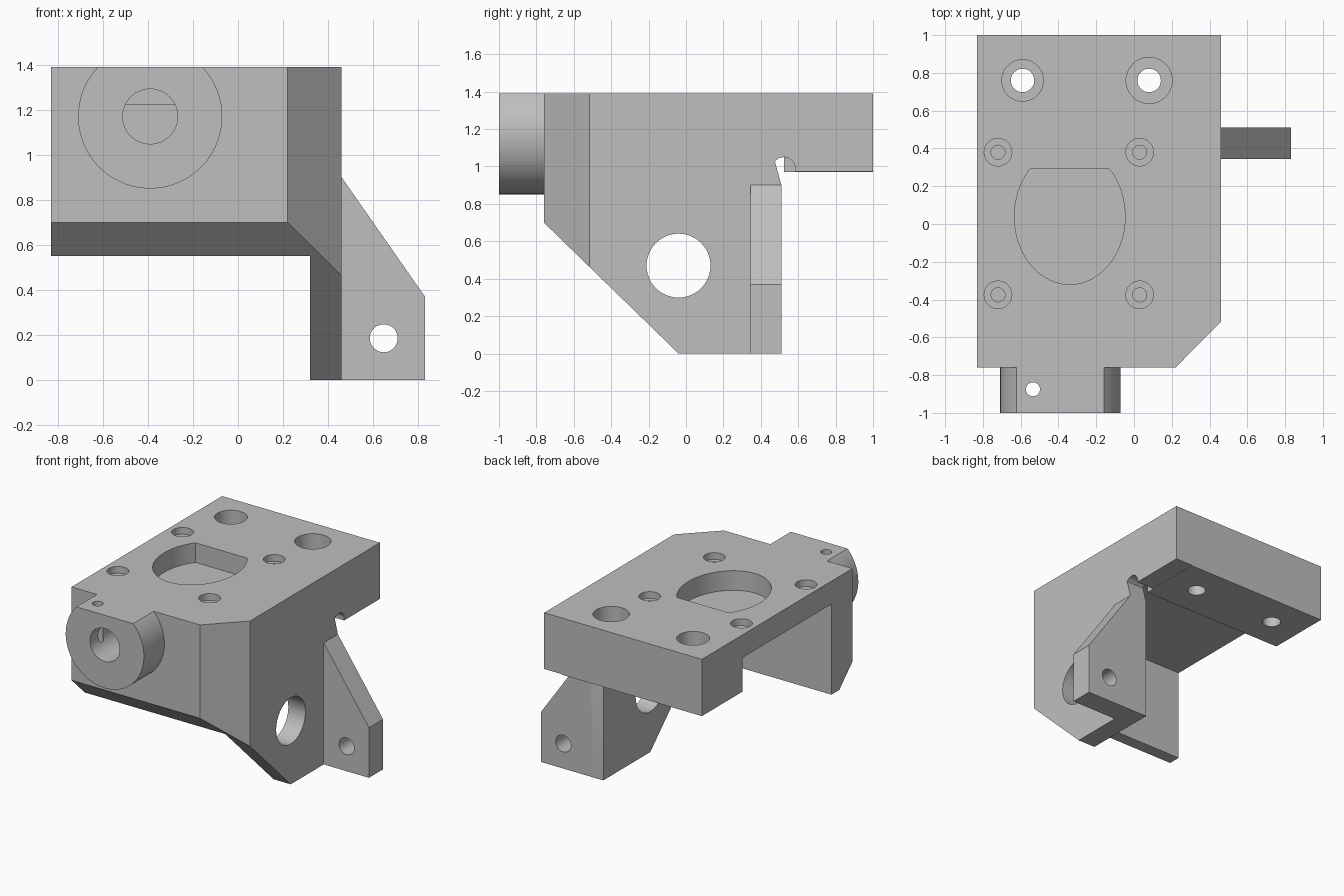
import bpy, bmesh
from math import sin, cos, asin, radians, degrees
from mathutils import Vector

cube = bpy.data.objects.get("Cube")
if cube:
    bpy.data.objects.remove(cube, do_unlink=True)

grey = bpy.data.materials.new("machined grey")
grey.use_nodes = True
colour = (0.52, 0.52, 0.52, 1)
grey.diffuse_color = colour
grey.node_tree.nodes["Principled BSDF"].inputs["Base Color"].default_value = colour


def prism(name, axis, profile, lo, hi):
    """Extrude a 2D profile along an axis; the profile uses the other two axes in order."""
    def place(a, b, c):
        return Vector({"x": (c, a, b), "y": (a, c, b), "z": (a, b, c)}[axis])
    bm = bmesh.new()
    face = bm.faces.new([bm.verts.new(place(a, b, lo)) for a, b in profile])
    new = bmesh.ops.extrude_face_region(bm, geom=[face])["geom"]
    shift = place(0, 0, hi - lo)
    bmesh.ops.translate(bm, vec=shift, verts=[v for v in new if isinstance(v, bmesh.types.BMVert)])
    bmesh.ops.recalc_face_normals(bm, faces=bm.faces)
    mesh = bpy.data.meshes.new(name)
    bm.to_mesh(mesh)
    bm.free()
    mesh.materials.append(grey)
    ob = bpy.data.objects.new(name, mesh)
    bpy.context.collection.objects.link(ob)
    return ob


def arc(cx, cy, rx, ry, start=0, end=360, n=48):
    steps = n if end - start == 360 else n - 1
    angles = [radians(start + (end - start) * i / steps) for i in range(n)]
    return [(cx + rx * cos(t), cy + ry * sin(t)) for t in angles]


def flat_topped(cx, cy, rx, ry, top):
    """Ellipse whose upper end is cut off by a straight chord."""
    a = degrees(asin((top - cy) / ry))
    return arc(cx, cy, rx, ry, 180 - a, 360 + a)


def combine(target, tool, operation):
    mod = target.modifiers.new("combine", "BOOLEAN")
    mod.operation = operation
    mod.solver = "EXACT"
    mod.object = tool
    bpy.context.view_layer.objects.active = target
    bpy.ops.object.modifier_apply(modifier=mod.name)
    bpy.data.objects.remove(tool, do_unlink=True)


TOP = 1.39

# Plate with thick rear rail and front wall
bracket = prism("mounting_bracket", "x", [
    (-0.76, TOP), (1, TOP), (1, 0.97), (0.525, 0.97), (0.525, 1.22),
    (-0.515, 1.22), (-0.515, 0.55), (-0.605, 0.55), (-0.76, 0.70)], -0.83, 0.32)

# Side wall with a rounded relief notch at the rear corner
relief = arc(0.523, 0.985, 0.062, 0.065, -10, 140, 12)
side_wall = prism("side_wall", "x", [
    (-0.76, TOP), (-0.76, 0.70), (-0.04, 0), (0.51, 0), (0.51, 0.90)]
    + relief[::-1] + [(1, 0.974), (1, TOP)], 0.32, 0.46)
combine(bracket, side_wall, "UNION")

# Side lug and front boss
lug = prism("side_lug", "y", [
    (0.40, 0), (0.83, 0), (0.83, 0.37), (0.46, 0.90), (0.40, 0.90)], 0.345, 0.51)
combine(bracket, lug, "UNION")
boss = prism("front_boss", "y", flat_topped(-0.39, 1.17, 0.32, 0.32, TOP), -1, -0.70)
combine(bracket, boss, "UNION")

# Vertical corner chamfer
chamfer = prism("corner_cut", "z", [(0.22, -0.76), (0.12, -0.86), (0.6, -0.86),
                                    (0.6, -0.375)], -0.1, 1.5)
combine(bracket, chamfer, "DIFFERENCE")

# Blind D-shaped pocket
pocket = prism("pocket_cut", "z", flat_topped(-0.34, 0.04, 0.293, 0.36, 0.29), 1.245, 1.5)
combine(bracket, pocket, "DIFFERENCE")


def drill(axis, a, b, r, lo, hi):
    combine(bracket, prism("drill", axis, arc(a, b, r, r), lo, hi), "DIFFERENCE")


# Four stepped blind screw holes
for x in (-0.72, 0.03):
    for y in (0.38, -0.375):
        drill("z", x, y, 0.073, 1.34, 1.5)
        drill("z", x, y, 0.037, 1.26, 1.4)

# Two counterbored through holes at the rear
for x, r in ((-0.59, 0.11), (0.08, 0.122)):
    drill("z", x, 0.76, r, 1.15, 1.5)
    drill("z", x, 0.76, 0.062, 0.8, 1.2)

drill("y", -0.39, 1.17, 0.122, -1.1, -0.51)     # boss bore
drill("z", -0.535, -0.875, 0.037, 0.7, 1.5)     # boss cross hole
drill("x", -0.04, 0.47, 0.171, 0.2, 0.6)        # side wall hole
drill("y", 0.647, 0.185, 0.062, 0.2, 0.7)       # lug hole

bpy.ops.object.select_all(action="DESELECT")
bracket.select_set(True)
bpy.context.view_layer.objects.active = bracket
bpy.ops.object.shade_smooth_by_angle(angle=radians(30))
